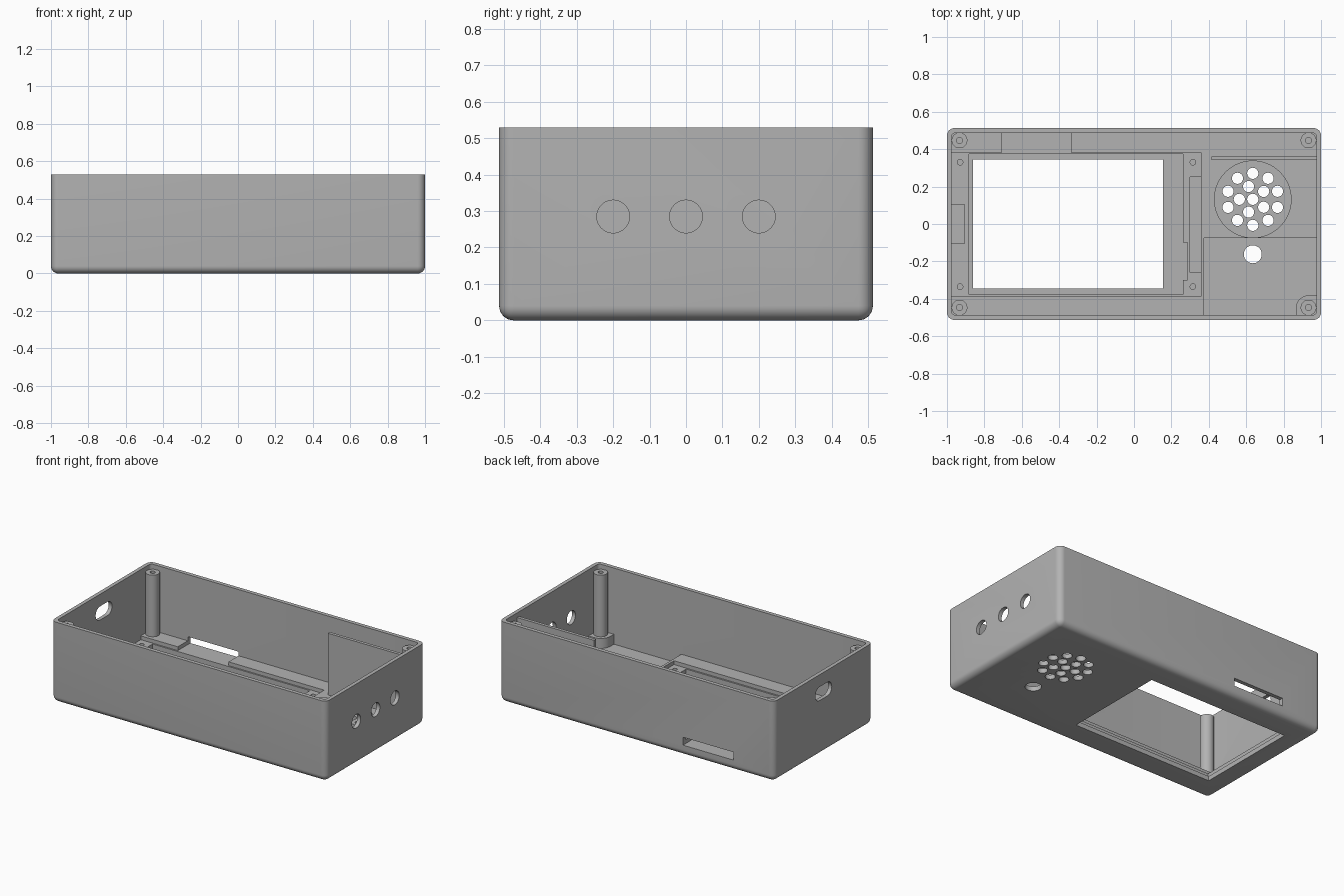
import bpy, bmesh, math
from mathutils import Matrix, Vector

cube = bpy.data.objects.get("Cube")
if cube:
    bpy.data.objects.remove(cube, do_unlink=True)

mat = bpy.data.materials.new("grey plastic")
mat.use_nodes = True
GREY = (0.45, 0.45, 0.45, 1)
mat.diffuse_color = GREY
mat.node_tree.nodes["Principled BSDF"].inputs["Base Color"].default_value = GREY

HALF_Y, HEIGHT, WALL_IN_X, WALL_IN_Y = 0.513, 0.53, 0.975, 0.487
LEVEL = 0.095     # main inner floor
BOARD = 0.07      # circuit board recess
THIN = 0.03       # thin floor under screen, speaker and pocket
TOP = 0.5         # top of posts and partition


def finish(name, bm):
    me = bpy.data.meshes.new(name)
    bm.to_mesh(me)
    bm.free()
    ob = bpy.data.objects.new(name, me)
    me.materials.append(mat)
    bpy.context.collection.objects.link(ob)
    return ob


def box(name, x, y, z, radius=0.0, rounded=None):
    """Box from min/max ranges; edges chosen by the rule 'rounded' are bevelled."""
    bm = bmesh.new()
    bmesh.ops.create_cube(bm, size=1)
    for v in bm.verts:
        v.co = Vector([r[0] if c < 0 else r[1] for c, r in zip(v.co, (x, y, z))])
    if rounded:
        edges = [e for e in bm.edges if rounded(e.verts[0].co, e.verts[1].co)]
        bmesh.ops.bevel(bm, geom=edges, offset=radius, segments=8,
                        profile=0.5, affect='EDGES')
    return finish(name, bm)


def cylinder(name, center, radius, length, axis='Z', segments=40):
    bm = bmesh.new()
    bmesh.ops.create_cone(bm, cap_ends=True, segments=segments,
                          radius1=radius, radius2=radius, depth=length)
    if axis == 'X':
        bmesh.ops.rotate(bm, verts=bm.verts, matrix=Matrix.Rotation(math.pi / 2, 3, 'Y'))
    bmesh.ops.translate(bm, verts=bm.verts, vec=center)
    return finish(name, bm)


def cut(target, cutter):
    mod = target.modifiers.new("cut", 'BOOLEAN')
    mod.operation, mod.solver, mod.object = 'DIFFERENCE', 'EXACT', cutter
    bpy.context.view_layer.objects.active = target
    bpy.ops.object.modifier_apply(modifier=mod.name)
    bpy.data.objects.remove(cutter, do_unlink=True)


def smooth(ob):
    bpy.ops.object.select_all(action='DESELECT')
    ob.select_set(True)
    bpy.context.view_layer.objects.active = ob
    bpy.ops.object.shade_smooth_by_angle(angle=math.radians(30))


def vertical(a, b):
    return abs(a.z - b.z) > 0.1


# Case shell: rounded box, open at the top
case = box("case", (-1, 1), (-HALF_Y, HALF_Y), (0, HEIGHT), 0.04,
           lambda a, b: vertical(a, b) or a.z + b.z < 0.01)
cut(case, box("cavity", (-WALL_IN_X, WALL_IN_X), (-WALL_IN_Y, WALL_IN_Y),
              (LEVEL, 0.7), 0.02, vertical))

# Stepped floor recesses
recesses = [
    ((-WALL_IN_X, 0.358), (-0.387, 0.383), BOARD),       # circuit board
    ((-0.882, 0.262), (-0.376, 0.373), THIN),            # screen
    ((0.25, 0.285), (-0.3, -0.098), THIN),               # screen cable notch
    ((0.3, 0.358), (-0.258, 0.25), 0.045),               # pin header
    ((-WALL_IN_X, -0.905), (-0.103, 0.105), 0.045),      # side connector
    ((0.375, WALL_IN_X), (-WALL_IN_Y, -0.076), THIN),    # battery pocket
    ((-0.86, 0.155), (-0.344, 0.346), -0.1),             # screen window
]
for x, y, floor in recesses:
    cut(case, box("recess", x, y, (floor, 0.15)))

# Card slot through the back wall
cut(case, box("card_slot", (-0.706, -0.337), (0.37, 0.6), (BOARD, 0.122)))

# Board screw holes
for x in (-0.93, 0.315):
    for y in (-0.335, 0.33):
        cut(case, cylinder("screw_hole", (x, y, 0.07), 0.015, 0.08, segments=20))

# Speaker seat, grille and button hole
SX, SY = 0.635, 0.132
cut(case, cylinder("speaker_seat", (SX, SY, THIN + 0.1), 0.205, 0.2, segments=64))
grille = [(0, 0)]
for count, ring, start in ((5, 0.072, math.pi), (10, 0.139, math.pi / 2)):
    for i in range(count):
        a = start + i * math.tau / count
        grille.append((ring * math.cos(a), ring * math.sin(a)))
for dx, dy in grille:
    cut(case, cylinder("grille_hole", (SX + dx, SY + dy, 0), 0.03, 0.2, segments=24))
cut(case, cylinder("button_hole", (SX, -0.162, 0), 0.048, 0.2))

# Three round holes in one end, an oval port in the other
for y in (-0.2, 0, 0.2):
    cut(case, cylinder("side_hole", (1, y, 0.285), 0.045, 0.2, 'X'))
port = box("port", (-1.1, -0.9), (-0.085, 0.085), (0.36, 0.45), 0.0449,
           lambda a, b: abs(a.x - b.x) > 0.1)
cut(case, port)
smooth(case)

# Corner screw posts
for xs, xn in ((-1, "right"), (1, "left")):
    for ys, yn in ((-1, "front"), (1, "back")):
        x, y = xs * 0.933, ys * 0.447
        base = THIN - 0.005
        post = cylinder(f"{yn}_{xn}_post", (x, y, (base + TOP) / 2), 0.042, TOP - base)
        cut(post, cylinder("post_hole", (x, y, TOP), 0.016, 0.3, segments=24))
        smooth(post)

# Rounded foot under the post in the battery pocket
foot = box("post_foot", (0.865, 0.98), (-0.49, -0.381), (THIN - 0.005, LEVEL), 0.07,
           lambda a, b: abs(a.z - b.z) > 0.05 and a.x < 0.9 and a.y > -0.4)
smooth(foot)

# Tall partition beside the speaker
box("partition", (0.415, 0.98), (0.341, 0.362), (LEVEL - 0.03, TOP))
